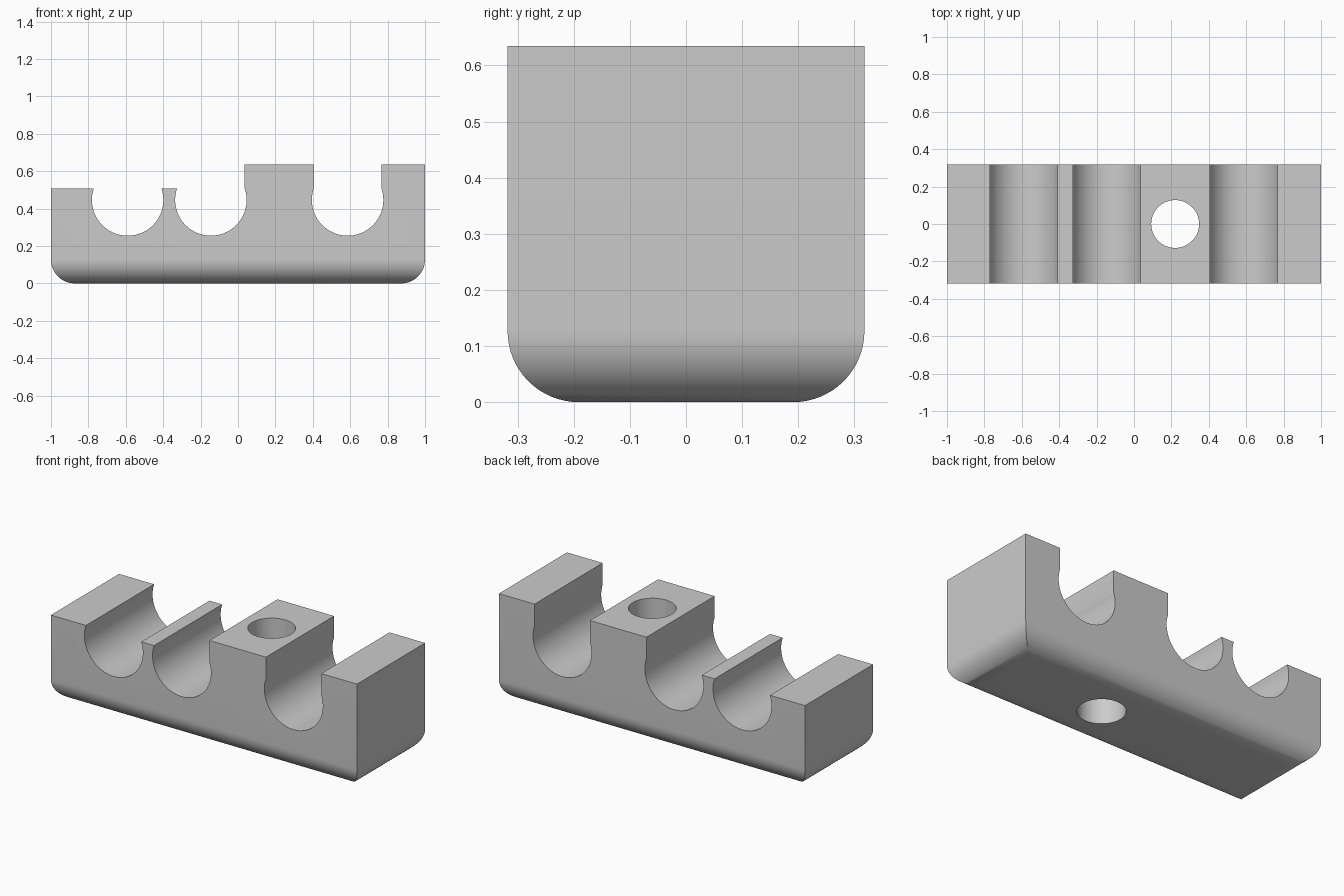
import bpy, bmesh
from math import sin, cos, acos, pi
from mathutils import Vector

if "Cube" in bpy.data.objects:
    bpy.data.objects.remove(bpy.data.objects["Cube"])

HALF_Y, HIGH, LOW = 0.318, 0.635, 0.508
FILLET = 0.127
GROOVE_R, GROOVE_Z, NECK = 0.191, 0.446, 0.181

grey = bpy.data.materials.new("light grey plastic")
grey.use_nodes = True
colour = (0.6, 0.6, 0.6, 1)
grey.diffuse_color = colour
grey.node_tree.nodes["Principled BSDF"].inputs["Base Color"].default_value = colour


def arc(cx, cz, r, start, end, steps):
    return [(cx + r * cos(start + (end - start) * i / steps),
             cz + r * sin(start + (end - start) * i / steps)) for i in range(steps + 1)]


def prism(name, outline, place, direction):
    """Extrude a 2D outline along a direction into a closed solid."""
    bm = bmesh.new()
    face = bm.faces.new([bm.verts.new(place(a, b)) for a, b in outline])
    new = bmesh.ops.extrude_face_region(bm, geom=[face])["geom"]
    bmesh.ops.translate(bm, vec=Vector(direction),
                        verts=[v for v in new if isinstance(v, bmesh.types.BMVert)])
    bmesh.ops.recalc_face_normals(bm, faces=bm.faces)
    mesh = bpy.data.meshes.new(name)
    bm.to_mesh(mesh)
    bm.free()
    mesh.materials.append(grey)
    obj = bpy.data.objects.new(name, mesh)
    bpy.context.collection.objects.link(obj)
    return obj


def rounded_base(half):
    """Bottom edge from left to right with a fillet at each end."""
    return (arc(FILLET - half, FILLET, FILLET, pi, 1.5 * pi, 16)
            + arc(half - FILLET, FILLET, FILLET, 1.5 * pi, 2 * pi, 16))


def groove(x):
    """Pipe seat outline from its right lip round to its left lip."""
    lip = acos(NECK / GROOVE_R)
    return arc(x, GROOVE_Z, GROOVE_R, lip, -pi - lip, 64)


# Clamp body: stepped top with three pipe grooves
left, middle, right = -0.590, -0.145, 0.586
outline = rounded_base(1.0)
outline += [(1, HIGH), (right + NECK, HIGH)] + groove(right)
outline += [(right - NECK, HIGH), (middle + NECK, HIGH)] + groove(middle)
outline += [(middle - NECK, LOW), (left + NECK, LOW)] + groove(left)
outline += [(left - NECK, LOW), (-1, LOW)]
body = prism("pipe_clamp_body", outline, lambda a, b: (a, -0.5, b), (0, 1, 0))

# Helper giving the front and back their rounded lower edges
side = prism("side_profile_helper", rounded_base(HALF_Y) + [(HALF_Y, 1), (-HALF_Y, 1)],
             lambda a, b: (-1.5, a, b), (3, 0, 0))

# Helper for the vertical screw hole
hole = prism("screw_hole_cutter", arc(0.22, 0, 0.128, 0, 2 * pi, 64)[:-1],
             lambda a, b: (a, b, -0.2), (0, 0, 1.2))

for helper, operation in ((side, 'INTERSECT'), (hole, 'DIFFERENCE')):
    mod = body.modifiers.new(helper.name, 'BOOLEAN')
    mod.object, mod.operation, mod.solver = helper, operation, 'EXACT'

# Bake the cuts, then drop the helpers
bpy.context.view_layer.objects.active = body
body.select_set(True)
for mod in list(body.modifiers):
    bpy.ops.object.modifier_apply(modifier=mod.name)
for helper in (side, hole):
    bpy.data.objects.remove(helper)

bpy.ops.object.select_all(action='DESELECT')
body.select_set(True)
bpy.ops.object.shade_smooth_by_angle(angle=pi / 6)
